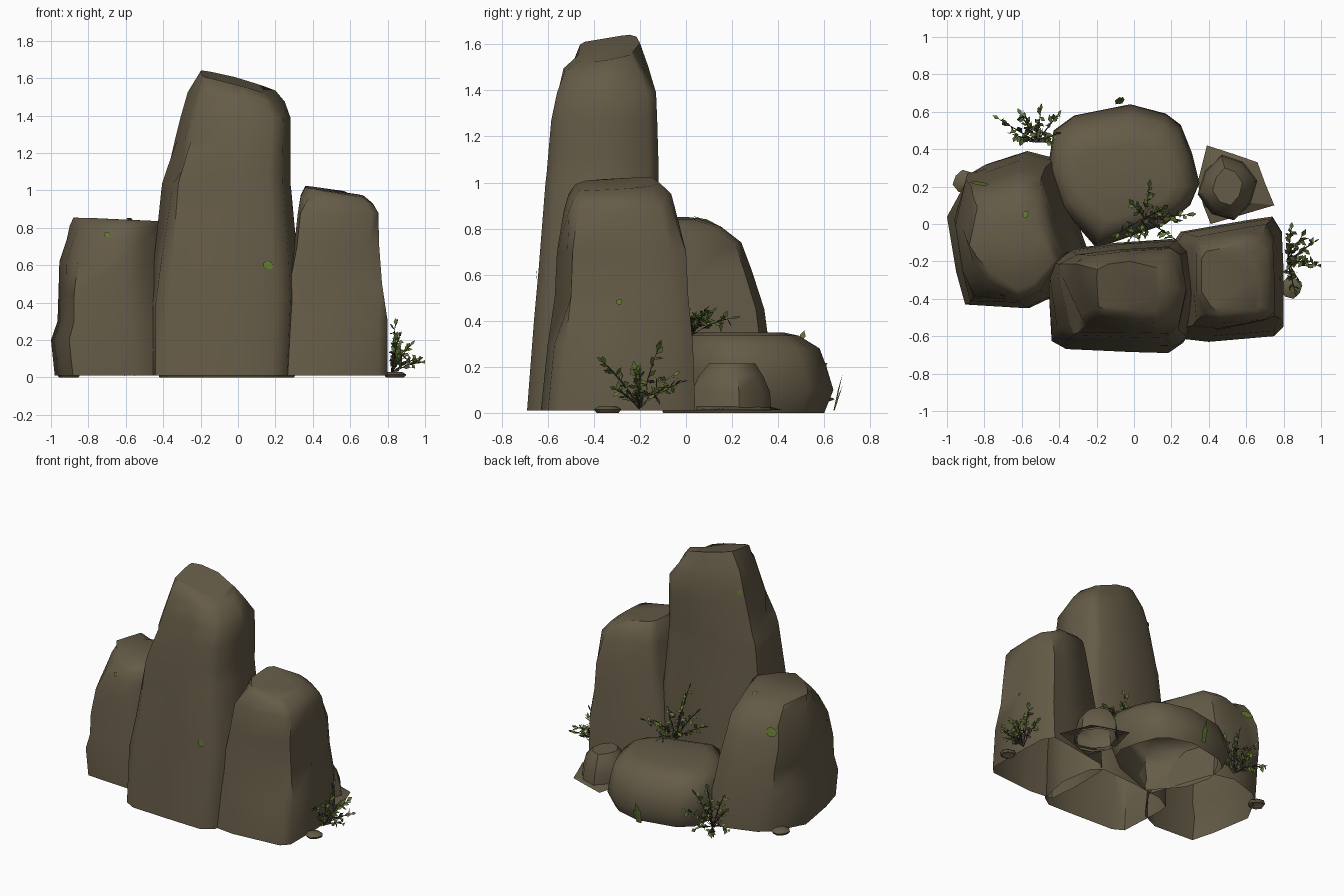
import bpy, bmesh, math, random
from mathutils import Vector

if "Cube" in bpy.data.objects:
    bpy.data.objects.remove(bpy.data.objects["Cube"])

random.seed(4)


def material(name, rgb):
    m = bpy.data.materials.new(name)
    m.diffuse_color = (*rgb, 1)
    m.use_nodes = True
    m.node_tree.nodes["Principled BSDF"].inputs["Base Color"].default_value = m.diffuse_color
    return m


STONE = material("stone", (0.130, 0.105, 0.063))
MOSS = material("moss_green", (0.125, 0.185, 0.03))
LEAF = material("leaf_green", (0.125, 0.185, 0.035))
LEAF_DARK = material("dark_leaf_green", (0.075, 0.11, 0.025))
STEM = material("stem_brown", (0.065, 0.05, 0.036))


def finish(bm, name, mats, angle=None):
    me = bpy.data.meshes.new(name)
    bm.to_mesh(me)
    bm.free()
    ob = bpy.data.objects.new(name, me)
    bpy.context.collection.objects.link(ob)
    for m in mats:
        me.materials.append(m)
    if angle:
        bpy.ops.object.select_all(action='DESELECT')
        ob.select_set(True)
        bpy.context.view_layer.objects.active = ob
        bpy.ops.object.shade_smooth_by_angle(angle=math.radians(angle))
    return ob


def rock(name, outline, levels, dents={}):
    """Loft an outline through levels (z, x0, x1, y0, y1, tilt_x, tilt_y); underside stays open."""
    xs, ys = [p[0] for p in outline], [p[1] for p in outline]
    bm = bmesh.new()
    rings = []
    for k, (z, x0, x1, y0, y1, *tilt) in enumerate(levels):
        tx, ty = tilt if tilt else (0, 0)
        ring = []
        for i, (px, py) in enumerate(outline):
            u = (px - min(xs)) / (max(xs) - min(xs))
            v = (py - min(ys)) / (max(ys) - min(ys))
            x, y = x0 + u * (x1 - x0), y0 + v * (y1 - y0)
            zz = z + tx * (x - (x0 + x1) / 2) + ty * (y - (y0 + y1) / 2)
            ring.append(bm.verts.new(Vector((x, y, zz)) + Vector(dents.get((k, i), (0, 0, 0)))))
        rings.append(ring)
    n = len(outline)
    for a, b in zip(rings, rings[1:]):
        for i in range(n):
            j = (i + 1) % n
            bm.faces.new((a[i], a[j], b[j], b[i]))
    bm.faces.new(rings[-1])
    return finish(bm, name, [STONE], 50)


# Tall front boulder: left front edge leans in around a small notch, right top corners are worn
tall_dents = {(2, 1): (.02, .02, 0), (3, 1): (.04, .03, 0), (4, 1): (.04, .03, 0), (5, 1): (.075, .06, 0)}
for k in (6, 7, 8):
    tall_dents.update({(k, 0): (.02, 0, 0), (k, 1): (.045, .045, 0), (k, 2): (.015, .03, 0)})
for k, d in ((8, -.03), (9, -.04)):
    tall_dents.update({(k, 7): (d, d * .5, 0), (k, 8): (d, d, 0), (k, 5): (d, -d, 0), (k, 4): (d * .5, -d * .3, 0)})
tall = rock("tall_rock",
            [(-.46, -.30), (-.44, -.62), (-.36, -.66), (0, -.675), (.2, -.68), (.28, -.63),
             (.33, -.40), (.29, -.16), (.22, -.11), (-.1, -.13), (-.34, -.16), (-.45, -.22)],
            [(.01, -.46, .31, -.69, -.08), (.40, -.46, .33, -.66, -.09),
             (.62, -.45, .32, -.64, -.10), (1.0, -.41, .285, -.61, -.12),
             (1.04, -.405, .28, -.605, -.12), (1.10, -.385, .28, -.60, -.12),
             (1.27, -.345, .28, -.585, -.125), (1.39, -.315, .28, -.56, -.13),
             (1.50, -.275, .25, -.535, -.15, -.1, 0), (1.582, -.2, .2, -.47, -.19, -.24, .15)],
            tall_dents)

# Right boulder, worn on its back right top corner
right = rock("right_rock",
             [(.2, -.4), (.22, -.59), (.40, -.61), (.75, -.58), (.8, -.53), (.8, -.25),
              (.79, -.03), (.74, .05), (.6, .03), (.25, -.03), (.2, -.1)],
             [(.01, .2, .8, -.63, .04), (.3, .22, .8, -.6, .03), (.5, .26, .77, -.57, .01),
              (.7, .3, .755, -.56, 0), (.88, .32, .75, -.53, -.03),
              (.95, .335, .72, -.51, -.05, -.1, .03), (.995, .36, .67, -.48, -.1, -.15, .05)],
             {(2, 3): (-.03, .04, 0), (3, 3): (-.02, .02, 0),
              (4, 6): (0, -.02, 0), (4, 7): (-.02, -.03, 0),
              (5, 6): (-.01, -.04, 0), (5, 7): (-.03, -.04, 0),
              (6, 6): (-.03, -.05, 0), (6, 7): (-.05, -.05, 0),
              (5, 1): (.03, .02, 0), (6, 1): (.04, .03, 0)})

# Left boulder: full back left corner, worn front left corner
left = rock("left_rock",
            [(-.95, -.25), (-.9, -.43), (-.57, -.45), (-.42, -.38), (-.25, -.13), (-.33, .1),
             (-.42, .36), (-.58, .4), (-.80, .33), (-.88, .27), (-1, .05)],
            [(.01, -.98, -.25, -.45, .39), (.2, -1, -.27, -.45, .38), (.3, -.965, -.3, -.44, .36),
             (.45, -.96, -.33, -.43, .34), (.62, -.955, -.36, -.42, .285),
             (.74, -.915, -.38, -.41, .24), (.81, -.9, -.4, -.39, .15),
             (.845, -.88, -.43, -.35, .05, -.04, 0)],
            {(2, 9): (-.02, .03, 0), (3, 9): (-.03, .05, 0), (4, 9): (-.04, .06, 0),
             (5, 9): (-.04, .06, 0), (6, 9): (-.04, .08, 0), (7, 9): (-.03, .10, -.01),
             (4, 1): (.02, .02, 0), (5, 1): (.035, .05, 0), (6, 1): (.05, .08, 0), (7, 1): (.05, .09, 0),
             (5, 0): (0, .04, 0), (6, 0): (.01, .06, 0), (7, 0): (.01, .08, 0)})

# Low rounded boulder at the back
rock("back_rock",
     [(-.2, -.13), (.17, 0), (.3, .1), (.35, .22), (.31, .38), (.25, .53),
      (.17, .59), (-.02, .64), (-.32, .58), (-.43, .5), (-.46, .3), (-.4, .1)],
     [(0, -.42, .3, -.1, .6), (.1, -.46, .35, -.13, .64), (.2, -.455, .345, -.12, .61),
      (.28, -.44, .33, -.1, .58), (.335, -.39, .27, -.04, .49), (.35, -.3, .2, .02, .42)])

# Small rock with a thin flared skirt around its foot, and two pebbles
OCT = [(math.cos(a) * r, math.sin(a) * r) for a, r in
       zip([i * math.pi / 4 + .2 for i in range(8)], [1, .92, 1, .9, 1.02, .95, 1, .9])]
rock("small_rock", OCT,
     [(.01, .34, .66, .02, .37), (.09, .345, .65, .025, .365), (.16, .37, .63, .055, .335),
      (.215, .42, .58, .10, .30)])
bm = bmesh.new()
outer = [bm.verts.new((x, y, .012)) for x, y in
         [(.70, .22), (.66, .33), (.53, .375), (.39, .42), (.34, .22), (.37, .1), (.41, 0), (.75, .1)]]
inner = [bm.verts.new((.5 + .145 * x, .195 + .16 * y, .03)) for x, y in OCT]
for i in range(8):
    j = (i + 1) % 8
    bm.faces.new((outer[i], outer[j], inner[j], inner[i]))
finish(bm, "small_rock_skirt", [STONE])
for name, x, y, r, h in (("right_pebble", .84, -.34, .06, .03), ("left_pebble", -.905, .225, .065, .035)):
    rock(name, OCT, [(0, x - r * .8, x + r * .8, y - r * .8, y + r * .8),
                     (h * .5, x - r, x + r, y - r, y + r),
                     (h, x - r * .6, x + r * .6, y - r * .6, y + r * .6)])

# Moss patches laid on the stone
bpy.context.view_layer.update()
diag = Vector((.61, -.61, -.5))
for i, (ob, origin, direction, w, h) in enumerate((
        (tall, (.16, -2, .6), (0, 1, 0), .03, .024), (left, (-.7, -2, .76), (0, 1, 0), .017, .017),
        (right, (2, -.29, .48), (-1, 0, 0), .013, .013), (left, (-.58, .05, 2), (0, 0, -1), .016, .02),
        (left, Vector((-.86, .24, .72)) - diag * 2, diag, .05, .032),
        (tall, Vector((-.3, -.19, 1.4)) - diag * 2, diag, .018, .018))):
    hit, loc, nor, _ = ob.ray_cast(Vector(origin), Vector(direction).normalized())
    if hit:
        q = nor.to_track_quat('Z', 'Y')
        bm = bmesh.new()
        bm.faces.new([bm.verts.new(loc + nor * .008 + q @ Vector(
            (w * math.cos(a) * s, h * math.sin(a) * s, 0)))
            for a, s in ((k * math.tau / 7, random.uniform(.85, 1.15)) for k in range(7))])
        finish(bm, f"moss_patch_{i + 1}", [MOSS])


def bush(name, base, tips):
    """Thin curved stems from base to each tip, lined with diamond leaves."""
    bm = bmesh.new()
    base = Vector(base)

    def face(points, mat):
        bm.faces.new([bm.verts.new((min(p.x, 1), p.y, max(p.z, .005))) for p in points]).material_index = mat

    for tip in tips:
        tip = Vector(tip)
        span = tip - base
        mid = base + span * .5 + Vector((0, 0, .12 * span.length))

        def at(t):
            return base * (1 - t) ** 2 + mid * 2 * t * (1 - t) + tip * t * t

        # Three-sided tapered stem
        rings = []
        for k in range(5):
            r = .005 * (1 - .15 * k)
            rings.append([bm.verts.new(at(k / 4) + Vector((r * math.cos(a), r * math.sin(a), r * math.sin(a))))
                          for a in (0, 2.1, 4.2)])
        for a, b in zip(rings, rings[1:]):
            for i in range(3):
                bm.faces.new((a[i], a[(i + 1) % 3], b[(i + 1) % 3], b[i])).material_index = 2
        # Leaves around the stem: dry brown ones low down, green ones further out
        for k in range(13):
            t = .28 + .06 * k
            p = at(t)
            d = (at(t + .03) - p).normalized()
            spread = Vector([random.uniform(-1, 1) for _ in range(3)])
            out = d if k == 12 else (d * .5 + spread).normalized()
            wide = out.cross(Vector((random.uniform(-1, 1), random.uniform(-1, 1), .7))).normalized()
            n = random.uniform(.036, .052)
            face((p, p + out * n * .5 + wide * n * .28, p + out * n, p + out * n * .5 - wide * n * .28),
                 2 if k < 3 else 1 if random.random() < .35 else 0)
    return finish(bm, name, [LEAF, LEAF_DARK, STEM])


bush("right_bush", (.82, -.2, .02),
     [(.86, -.36, .22), (.96, -.1, .1), (.84, -.12, .28), (.975, -.22, .08), (.9, -.06, .16),
      (.92, -.2, .17), (.88, -.3, .1), (.84, -.03, .13), (.85, -.22, .18)])
bush("middle_bush", (.06, .03, .34),
     [(-.09, -.05, .43), (.08, .19, .41), (.29, .05, .42), (.2, -.07, .48), (.03, -.07, .66),
      (0, .10, .43), (.15, .08, .44), (-.02, -.08, .5), (.22, .02, .41), (.06, -.05, .56)])
bush("back_bush", (-.52, .44, .02),
     [(-.72, .56, .10), (-.65, .48, .18), (-.58, .58, .19), (-.5, .6, .06), (-.41, .58, .16),
      (-.42, .48, .23), (-.52, .5, .31), (-.62, .47, .26), (-.41, .44, .1), (-.6, .58, .05)])

# Lone grass blades behind the back rock
bm = bmesh.new()
for x, h in ((-.09, .17), (-.075, .12)):
    bm.faces.new([bm.verts.new(p) for p in ((x - .008, .64, .01), (x + .012, .645, .01), (x + .025, .665, h * .6),
                                            (x + .015, .68, h), (x - .012, .66, h * .6))])
finish(bm, "grass_blades", [LEAF])
